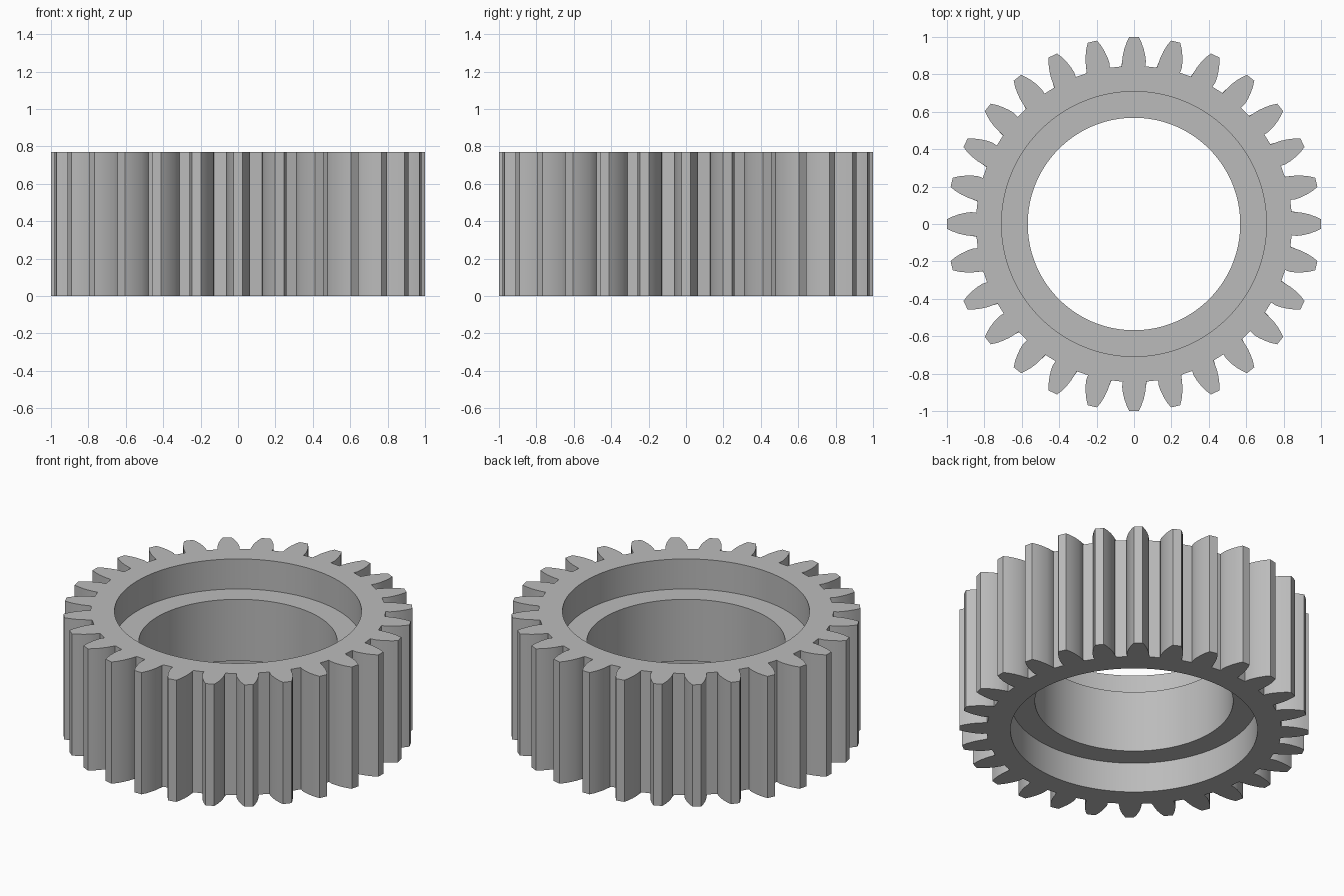
import bpy, bmesh, math

if "Cube" in bpy.data.objects:
    bpy.data.objects.remove(bpy.data.objects["Cube"], do_unlink=True)

TEETH = 28
HEIGHT = 0.77
RECESS = 0.19          # depth of the counterbore on both ends
RECESS_R, BORE_R = 0.708, 0.568

# Half of one tooth from root to tip: (half width, distance from axis)
FLANK = [(0.060, 0.843), (0.0635, 0.87), (0.060, 0.90),
         (0.052, 0.935), (0.040, 0.97), (0.025, 1.0)]
TOOTH = FLANK + [(-w, d) for w, d in reversed(FLANK)]


def gear_outline():
    """Points of the toothed outline, counter-clockwise."""
    points = []
    for i in range(TEETH):
        a = 2 * math.pi * i / TEETH
        c, s = math.cos(a), math.sin(a)
        for w, d in TOOTH:
            points.append((d * c + w * s, d * s - w * c))
    return points


def circle(radius, count):
    """Circle with as many points as the outline, starting at the same angle."""
    start = -math.atan2(*FLANK[0])
    return [(radius * math.cos(start + 2 * math.pi * i / count),
             radius * math.sin(start + 2 * math.pi * i / count))
            for i in range(count)]


metal = bpy.data.materials.new("grey metal")
metal.use_nodes = True
grey = (0.5, 0.5, 0.5, 1.0)
metal.diffuse_color = grey
metal.node_tree.nodes["Principled BSDF"].inputs["Base Color"].default_value = grey

# Closed cross-section: toothed wall, end faces, counterbores, ledges, bore
outline = gear_outline()
n = len(outline)
recess, bore = circle(RECESS_R, n), circle(BORE_R, n)
sections = [(outline, 0), (outline, HEIGHT),
            (recess, HEIGHT), (recess, HEIGHT - RECESS),
            (bore, HEIGHT - RECESS), (bore, RECESS),
            (recess, RECESS), (recess, 0)]

bm = bmesh.new()
rings = [[bm.verts.new((x, y, z)) for x, y in loop] for loop, z in sections]
for k, ring in enumerate(rings):
    following = rings[(k + 1) % len(rings)]
    for i in range(n):
        j = (i + 1) % n
        bm.faces.new((ring[i], ring[j], following[j], following[i]))
bmesh.ops.recalc_face_normals(bm, faces=bm.faces)

mesh = bpy.data.meshes.new("gear_ring")
bm.to_mesh(mesh)
bm.free()
mesh.materials.append(metal)
gear = bpy.data.objects.new("gear_ring", mesh)
bpy.context.collection.objects.link(gear)

# Smooth flanks and bores with crisp edges
bpy.ops.object.select_all(action="DESELECT")
gear.select_set(True)
bpy.context.view_layer.objects.active = gear
bpy.ops.object.shade_smooth_by_angle(angle=math.radians(30))
